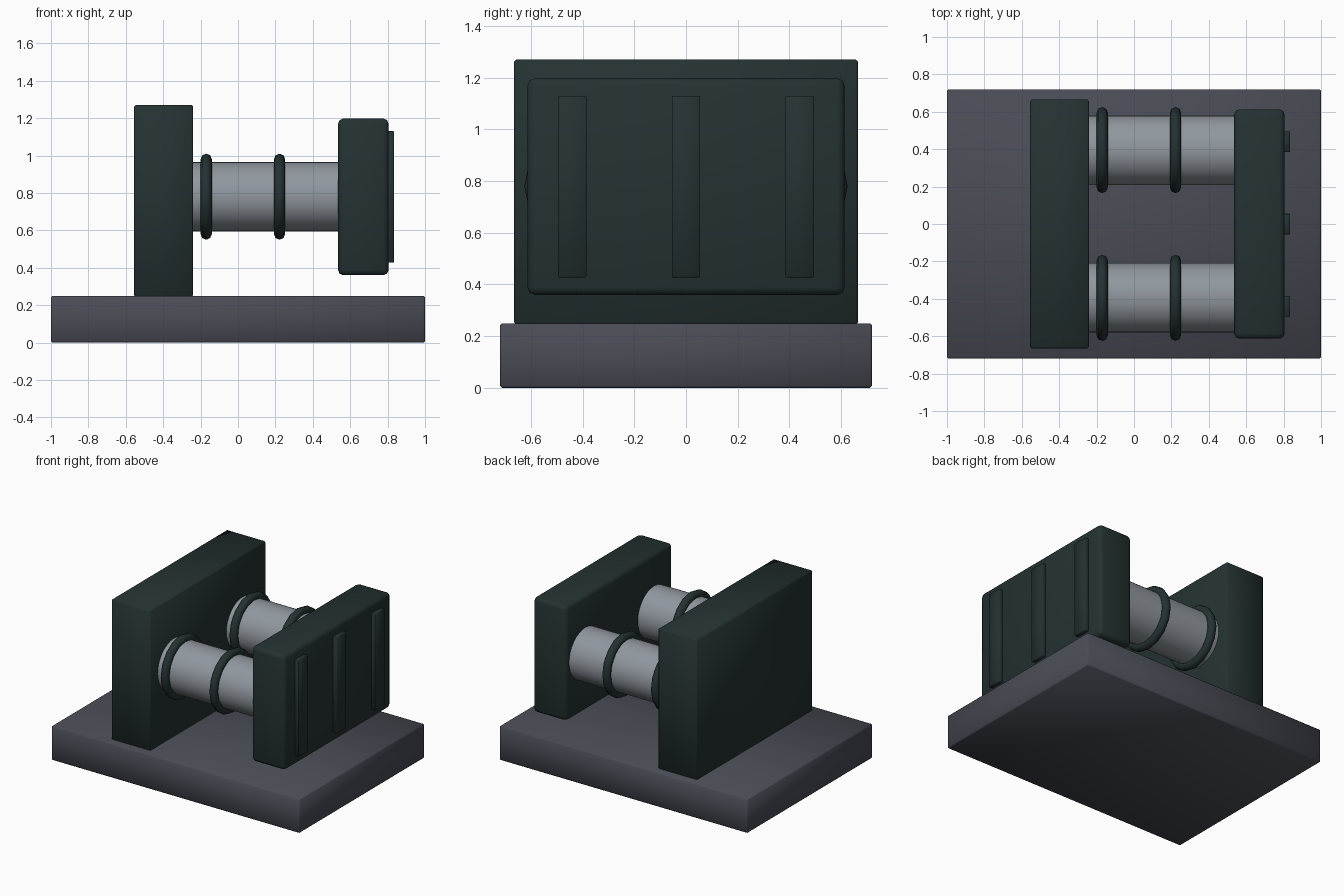
import bpy, math

if "Cube" in bpy.data.objects:
    bpy.data.objects.remove(bpy.data.objects["Cube"])


def material(name, rgb):
    m = bpy.data.materials.new(name)
    m.diffuse_color = (*rgb, 1)
    m.use_nodes = True
    m.node_tree.nodes["Principled BSDF"].inputs["Base Color"].default_value = m.diffuse_color
    return m


SLATE = material("slate_grey", (0.068, 0.072, 0.092))
DARK = material("dark_green_grey", (0.018, 0.031, 0.031))
STEEL = material("light_steel", (0.28, 0.31, 0.345))


def finish(ob, name, mat, angle):
    ob.name = name
    ob.data.materials.append(mat)
    bpy.ops.object.shade_smooth_by_angle(angle=math.radians(angle))
    return ob


def box(name, lo, hi, mat, bevel, segments=1):
    centre = [(a + b) / 2 for a, b in zip(lo, hi)]
    bpy.ops.mesh.primitive_cube_add(size=1, location=centre)
    ob = bpy.context.object
    ob.scale = [b - a for a, b in zip(lo, hi)]
    bpy.ops.object.transform_apply(location=False, rotation=False, scale=True)
    mod = ob.modifiers.new("edge_bevel", "BEVEL")
    mod.width = bevel
    mod.segments = segments
    bpy.ops.object.modifier_apply(modifier=mod.name)
    return finish(ob, name, mat, 50)


# Base slab and the two upright plates
box("base", (-1, -0.72, 0), (1, 0.72, 0.25), SLATE, 0.008)
box("back_plate", (-0.555, -0.665, 0.245), (-0.24, 0.665, 1.27), DARK, 0.008)
box("front_plate", (0.535, -0.613, 0.36), (0.805, 0.613, 1.198), DARK, 0.028, 2)

# Vertical ribs on the front plate
for i, y in enumerate((-0.44, 0, 0.44)):
    box(f"rib_{i + 1}", (0.79, y - 0.055, 0.428), (0.835, y + 0.055, 1.13), DARK, 0.003)

# Two connecting rods, each with two collar rings
for side, y in (("left", -0.395), ("right", 0.395)):
    bpy.ops.mesh.primitive_cylinder_add(vertices=32, radius=0.186, depth=0.82,
                                        location=(0.148, y, 0.78),
                                        rotation=(0, math.pi / 2, 0))
    finish(bpy.context.object, f"{side}_rod", STEEL, 40)
    for i, x in enumerate((-0.17, 0.222)):
        bpy.ops.mesh.primitive_torus_add(major_segments=16, minor_segments=8,
                                         major_radius=0.2, minor_radius=0.03,
                                         location=(x, y, 0.78),
                                         rotation=(0, math.pi / 2, 0))
        finish(bpy.context.object, f"{side}_ring_{i + 1}", DARK, 60)
